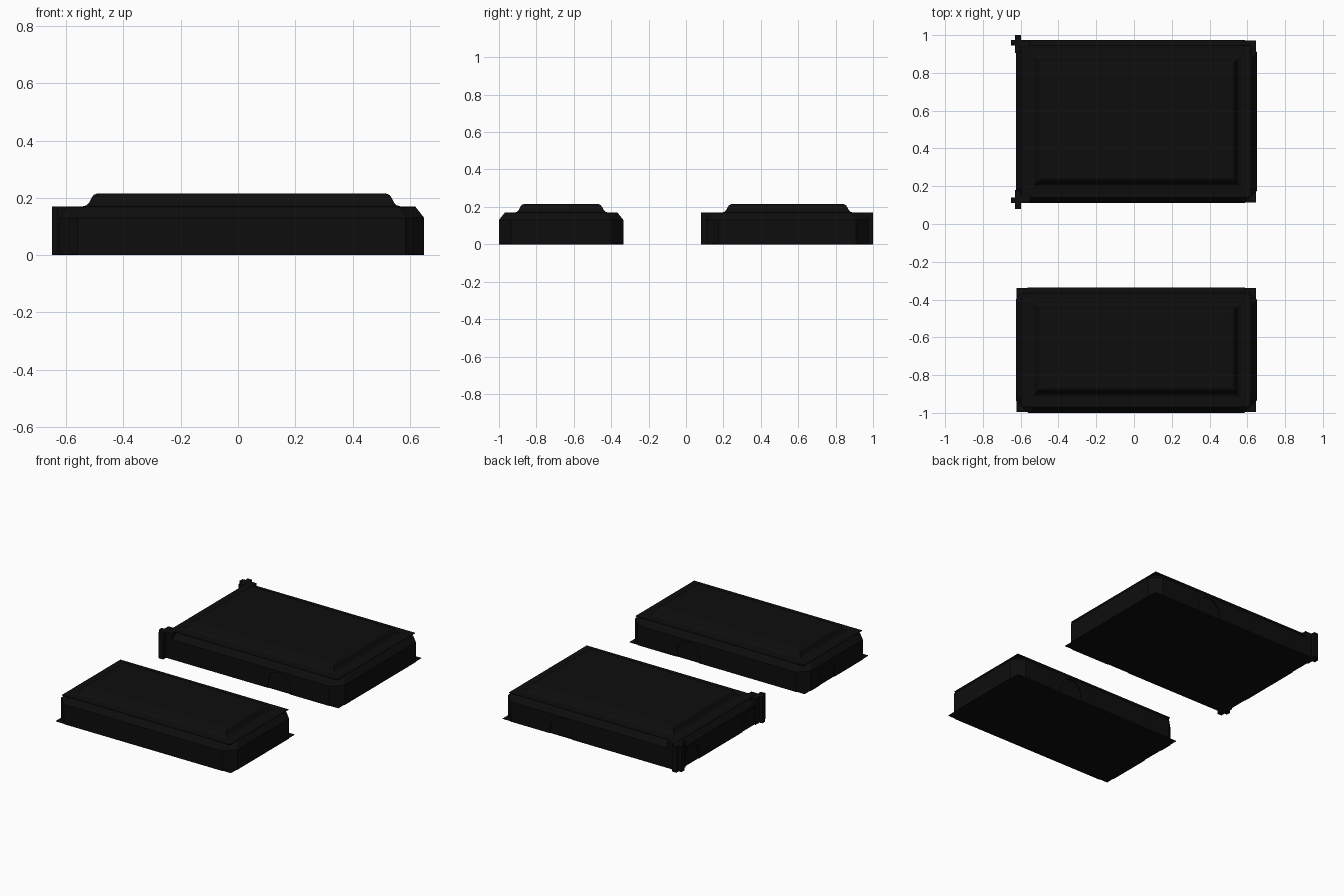
import bpy, bmesh, math

if "Cube" in bpy.data.objects:
    bpy.data.objects.remove(bpy.data.objects["Cube"])

mat = bpy.data.materials.new("dark")
mat.diffuse_color = (0.004, 0.004, 0.004, 1)
mat.use_nodes = True
mat.node_tree.nodes["Principled BSDF"].inputs["Base Color"].default_value = mat.diffuse_color


def ring(x0, x1, y0, y1, inset, c):
    """Rectangle outline, inset, with optional cut corners."""
    x0, x1, y0, y1 = x0 + inset, x1 - inset, y0 + inset, y1 - inset
    if c == 0:
        return [(x0, y0), (x1, y0), (x1, y1), (x0, y1)]
    return [(x0 + c, y0), (x1 - c, y0), (x1, y0 + c), (x1, y1 - c),
            (x1 - c, y1), (x0 + c, y1), (x0, y1 - c), (x0, y0 + c)]


def loft(name, rect, profile, c=0.0):
    """Closed solid through stacked rings; profile = (inset, z) pairs."""
    bm = bmesh.new()
    rows = [[bm.verts.new((x, y, z)) for x, y in ring(*rect, inset, c)]
            for inset, z in profile]
    for a, b in zip(rows, rows[1:]):
        for i in range(len(a)):
            j = (i + 1) % len(a)
            bm.faces.new((a[i], a[j], b[j], b[i]))
    bm.faces.new(rows[0][::-1])
    bm.faces.new(rows[-1])
    return finish(name, bm)


def finish(name, bm):
    bmesh.ops.recalc_face_normals(bm, faces=bm.faces)
    me = bpy.data.meshes.new(name)
    bm.to_mesh(me)
    bm.free()
    me.materials.append(mat)
    ob = bpy.data.objects.new(name, me)
    bpy.context.collection.objects.link(ob)
    return ob


def arch_cutter(name, centre, along_x, depth=0.007, w=0.08, spring=0.04):
    """Round-headed door block, used to sink a niche into a wall."""
    pts = [(-w, -0.05), (w, -0.05)]
    pts += [(w * math.cos(math.pi * i / 12), spring + w * math.sin(math.pi * i / 12))
            for i in range(13)]
    bm = bmesh.new()
    sides = []
    for d in (-depth, depth):
        sides.append([bm.verts.new((centre[0] + s, centre[1] + d, z) if along_x
                                   else (centre[0] + d, centre[1] + s, z)) for s, z in pts])
    a, b = sides
    for i in range(len(a)):
        j = (i + 1) % len(a)
        bm.faces.new((a[i], a[j], b[j], b[i]))
    bm.faces.new(a[::-1])
    bm.faces.new(b)
    return finish(name, bm)


def block(name, rect, long_arches, left_arches):
    # thin square-cornered floor and ledge, with cut-corner walls between
    loft(name + "_floor", rect, [(0.004, 0), (0.004, 0.003)])
    walls = loft(name + "_walls", rect, [(0, 0), (0, 0.13), (0.03, 0.168)], 0.065)
    loft(name + "_ledge", rect, [(0.03, 0.166), (0.03, 0.17)])
    # raised roof with coved edges
    loft(name + "_roof", rect, [(0.07, 0.169), (0.083, 0.17), (0.096, 0.174), (0.105, 0.183),
                                (0.113, 0.199), (0.121, 0.21), (0.133, 0.215)])
    # shallow arched doorways
    spots = [((0.22, y), True) for y in long_arches]
    spots += [((rect[0], y), False) for y in left_arches]
    for i, (c, along_x) in enumerate(spots):
        cut = arch_cutter(f"{name}_arch_cutter_{i}", c, along_x)
        m = walls.modifiers.new("arch", "BOOLEAN")
        m.operation = "DIFFERENCE"
        m.object = cut
        m.solver = "EXACT"
        cut.hide_render = True
        cut.hide_set(True)


block("large_block", (-0.625, 0.65, 0.11, 0.975), (0.11, 0.975), (0.23, 0.84))
block("small_block", (-0.625, 0.65, -1.0, -0.335), (-0.335,), (-0.565,))

# crossed fins on the two left corners of the large block
for side, y_wall, y_tip, s in (("front", 0.11, 0.08, 1), ("back", 0.975, 1.0, -1)):
    ya, yb = sorted((y_wall, y_wall + s * 0.03))
    loft(f"{side}_fin_across", (-0.65, -0.55, ya, yb), [(0, 0), (0, 0.17)])
    ya, yb = sorted((y_tip, y_wall + s * 0.07))
    loft(f"{side}_fin_along", (-0.63, -0.598, ya, yb), [(0, 0), (0, 0.17)])
